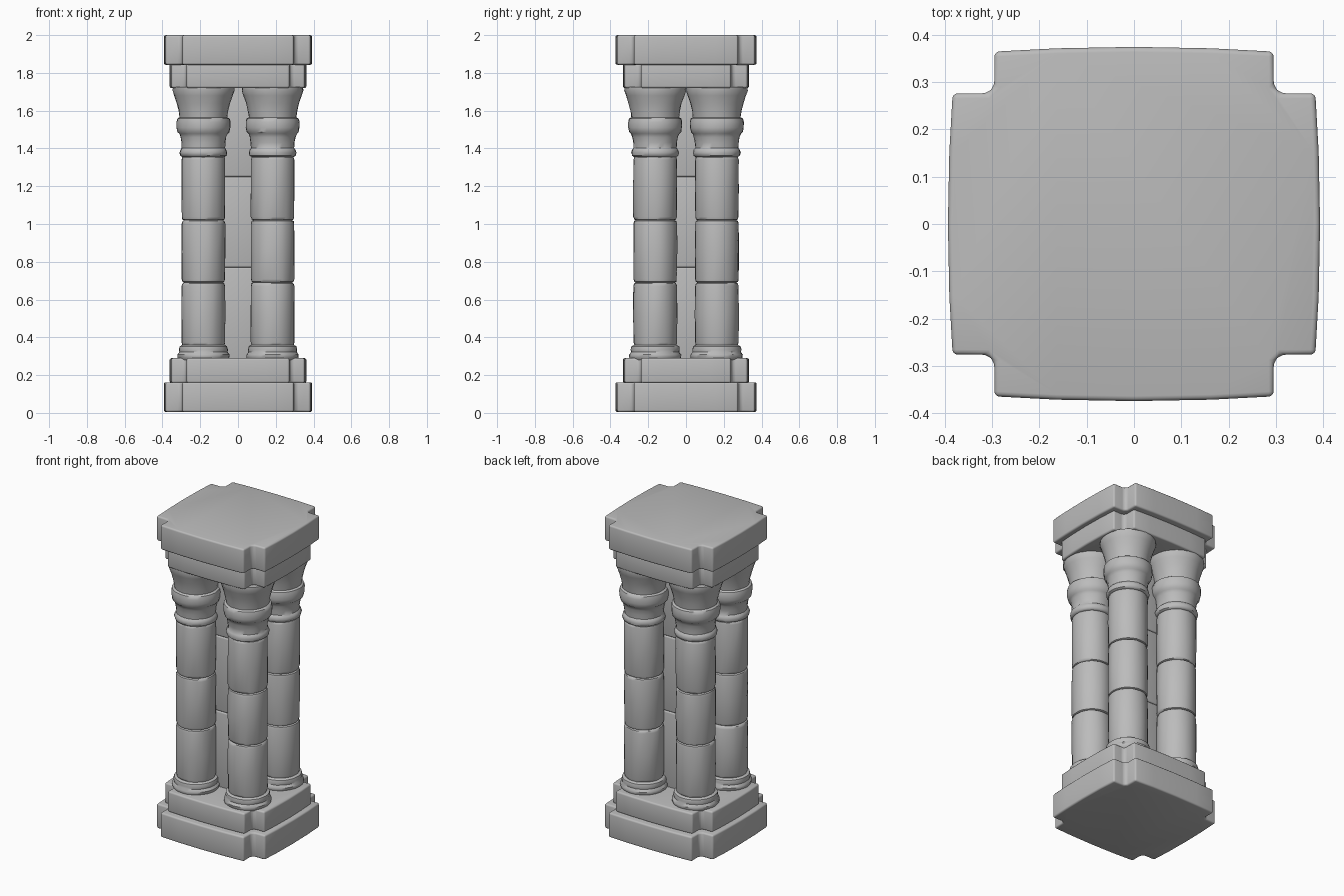
import bpy, bmesh, math, random
from mathutils import Vector

random.seed(4)
if "Cube" in bpy.data.objects:
    bpy.data.objects.remove(bpy.data.objects["Cube"])

# Stone material
GREY = (0.5, 0.5, 0.5, 1)
stone = bpy.data.materials.new("grey stone")
stone.use_nodes = True
stone.diffuse_color = GREY
stone.node_tree.nodes["Principled BSDF"].inputs["Base Color"].default_value = GREY


def finish(name, bm, bevel=0):
    bmesh.ops.recalc_face_normals(bm, faces=bm.faces)
    mesh = bpy.data.meshes.new(name)
    bm.to_mesh(mesh)
    bm.free()
    ob = bpy.data.objects.new(name, mesh)
    bpy.context.collection.objects.link(ob)
    mesh.materials.append(stone)
    bpy.ops.object.select_all(action="DESELECT")
    ob.select_set(True)
    bpy.context.view_layer.objects.active = ob
    if bevel:
        mod = ob.modifiers.new("worn edges", "BEVEL")
        mod.width, mod.segments, mod.limit_method = bevel, 3, "ANGLE"
        mod.angle_limit = math.radians(35)
        bpy.ops.object.modifier_apply(modifier=mod.name)
    bpy.ops.object.shade_smooth_by_angle(angle=math.radians(40))
    return ob


def slab(name, z0, z1, reach, arm, bevel, bulge=0.01, fillet=0.015):
    """Slab with notched corners and slightly bowed sides."""
    (rx, ry), (ax, ay) = reach, arm
    quarter = [(rx, 0), (rx - bulge * 0.3, ay * 0.55), (rx - bulge, ay),
               (ax + fillet, ay), (ax, ay + fillet),
               (ax, ry - bulge), (ax * 0.55, ry - bulge * 0.3), (0, ry)]
    half = quarter + [(-x, y) for x, y in reversed(quarter[:-1])]
    outline = half + [(x, -y) for x, y in reversed(half[1:-1])]
    bm = bmesh.new()
    face = bm.faces.new([bm.verts.new((x, y, z0)) for x, y in outline])
    top = bmesh.ops.extrude_face_region(bm, geom=[face])["geom"]
    bmesh.ops.translate(bm, vec=(0, 0, z1 - z0),
                        verts=[v for v in top if isinstance(v, bmesh.types.BMVert)])
    return finish(name, bm, bevel)


def lathe(name, centre, profile, sides=28, wear=0.0015):
    """Closed turned stone, with slightly uneven radius."""
    bm = bmesh.new()
    rings = []
    for r, z in profile:
        ring = []
        for i in range(sides):
            a = math.tau * i / sides
            rr = r + random.uniform(-wear, wear)
            ring.append(bm.verts.new((centre[0] + rr * math.cos(a),
                                      centre[1] + rr * math.sin(a), z)))
        rings.append(ring)
    for low, high in zip(rings, rings[1:]):
        for i in range(sides):
            j = (i + 1) % sides
            bm.faces.new((low[i], low[j], high[j], high[i]))
    bm.faces.new(rings[0][::-1])
    bm.faces.new(rings[-1])
    return finish(name, bm)


def drum(r, z0, z1, e=0.012):
    """Profile of one shaft stone with rounded ends."""
    return [(r - e, z0), (r - e * 0.3, z0 + e * 0.4), (r, z0 + e * 1.5),
            (r + 0.001, (z0 + z1) / 2),
            (r, z1 - e * 1.5), (r - e * 0.3, z1 - e * 0.4), (r - e, z1)]


# Base and crown slabs
slab("bottom_slab", 0.005, 0.162, (0.393, 0.374), (0.295, 0.276), 0.016)
slab("upper_base_slab", 0.158, 0.29, (0.362, 0.334), (0.272, 0.238), 0.018)
slab("lower_crown_slab", 1.72, 1.85, (0.362, 0.334), (0.272, 0.238), 0.018)
slab("top_slab", 1.843, 2.0, (0.393, 0.374), (0.295, 0.276), 0.014)

# Core stones
for n, (z0, z1) in enumerate([(0.28, 0.77), (0.77, 1.25), (1.25, 1.73)]):
    bm = bmesh.new()
    bmesh.ops.create_cube(bm, size=1)
    bmesh.ops.scale(bm, vec=(0.23, 0.2, z1 - z0), verts=bm.verts)
    bmesh.ops.translate(bm, vec=(0, 0, (z0 + z1) / 2), verts=bm.verts)
    finish(f"core_stone_{n + 1}", bm, 0.01)

# Corner columns
FOOT = [(0.128, 0.28), (0.137, 0.292), (0.138, 0.308), (0.128, 0.322),
        (0.13, 0.335), (0.126, 0.352), (0.112, 0.36)]
CAPITAL = [(0.112, 1.355), (0.122, 1.362), (0.126, 1.378), (0.121, 1.394),
           (0.114, 1.402), (0.116, 1.43), (0.121, 1.46), (0.128, 1.478),
           (0.137, 1.486), (0.142, 1.51), (0.143, 1.54), (0.138, 1.558),
           (0.126, 1.565), (0.131, 1.6), (0.141, 1.64), (0.154, 1.68),
           (0.163, 1.705), (0.162, 1.725)]
for side, sx in (("left", 1), ("right", -1)):
    for end, sy in (("front", -1), ("back", 1)):
        c = (0.183 * sx, 0.163 * sy)
        tag = f"{end}_{side}"
        lathe(f"{tag}_column_foot", c, FOOT)
        for n, (z0, z1) in enumerate([(0.355, 0.69), (0.69, 1.02), (1.02, 1.358)]):
            lathe(f"{tag}_shaft_stone_{n + 1}", c, drum(0.115, z0, z1))
        lathe(f"{tag}_capital", c, CAPITAL)
